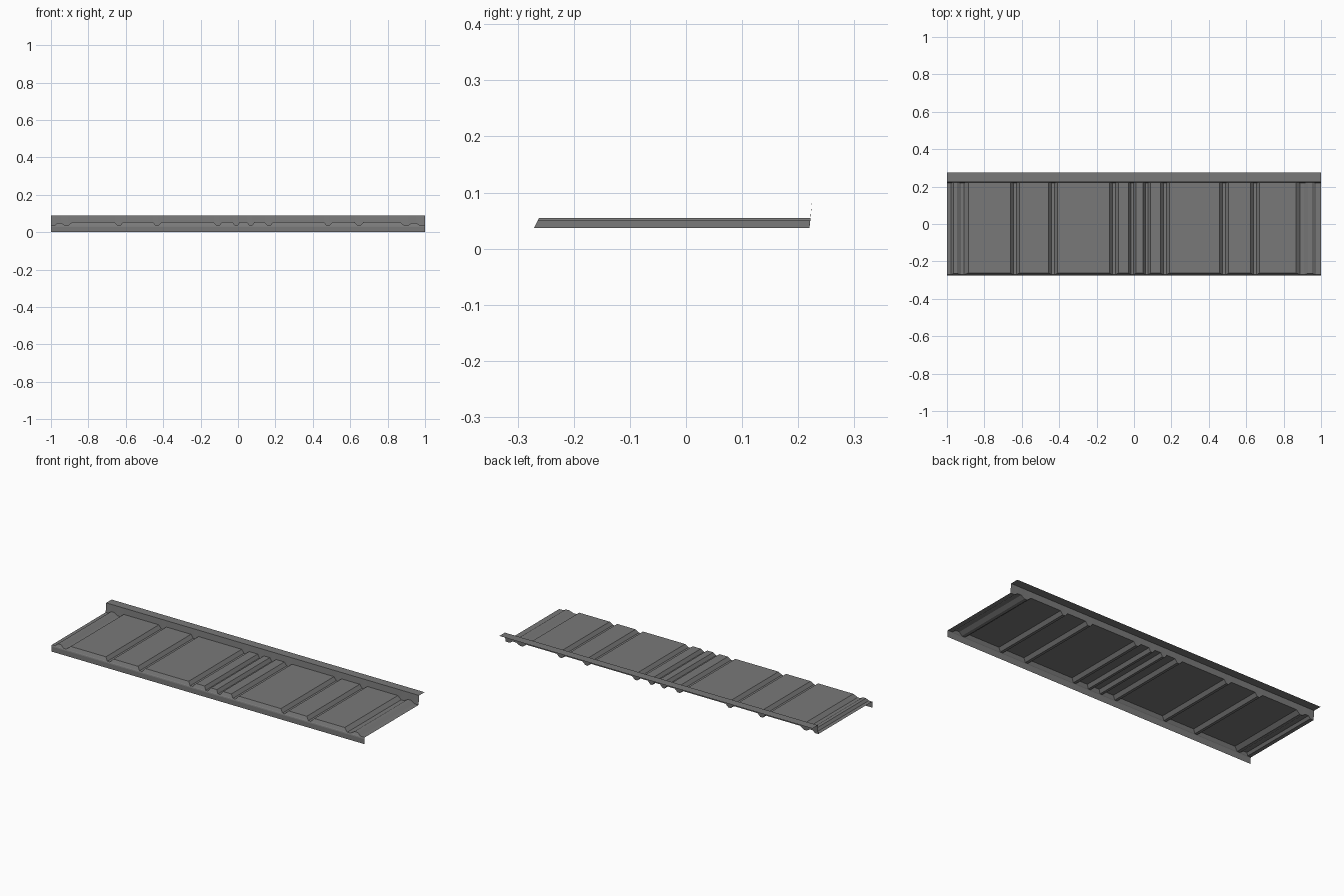
import bpy, bmesh

if "Cube" in bpy.data.objects:
    bpy.data.objects.remove(bpy.data.objects["Cube"])

LOW, MID, HIGH = 0.037, 0.050, 0.055   # groove floor, edge rib and raised panel heights
FRONT, BACK = -0.271, 0.222            # ends of the ribbed area

# dark grey painted metal
metal = bpy.data.materials.new("dark_grey_metal")
metal.diffuse_color = (0.19, 0.19, 0.19, 1)
metal.use_nodes = True
metal.node_tree.nodes["Principled BSDF"].inputs["Base Color"].default_value = metal.diffuse_color

# (centre x, half width at the top, half width of the floor) of each pressed groove
grooves = [(-0.637, 0.024, 0.008), (-0.432, 0.024, 0.008), (-0.108, 0.024, 0.008),
           (-0.010, 0.020, 0.007), (0.068, 0.020, 0.007), (0.165, 0.024, 0.008),
           (0.482, 0.024, 0.008), (0.647, 0.024, 0.008)]

# cross-section along the length, with a small rib near each low end
profile = [(-1.0, LOW), (-0.978, LOW), (-0.966, MID), (-0.946, MID),
           (-0.925, LOW), (-0.908, LOW), (-0.886, HIGH)]
for c, top, floor in grooves:
    profile += [(c - top, HIGH), (c - floor, LOW), (c + floor, LOW), (c + top, HIGH)]
profile += [(0.866, HIGH), (0.888, LOW), (0.908, LOW),
            (0.930, MID), (0.952, MID), (0.972, LOW), (1.0, LOW)]


def sheet(name, rows):
    """Skin a list of rows of points into a thin sheet."""
    bm = bmesh.new()
    grid = [[bm.verts.new(p) for p in row] for row in rows]
    for a, b in zip(grid, grid[1:]):
        for i in range(len(a) - 1):
            quad = []
            for v in (a[i], a[i + 1], b[i + 1], b[i]):
                if all((v.co - q.co).length > 1e-5 for q in quad):
                    quad.append(v)
            if len(quad) > 2:
                bm.faces.new(quad)
    bmesh.ops.remove_doubles(bm, verts=bm.verts, dist=1e-5)
    mesh = bpy.data.meshes.new(name)
    bm.to_mesh(mesh)
    bm.free()
    mesh.materials.append(metal)
    obj = bpy.data.objects.new(name, mesh)
    bpy.context.collection.objects.link(obj)
    return obj


# ribbed panel with sloping front faces on the raised areas
sheet("ribbed_panel", [
    [(x, FRONT, LOW) for x, z in profile],
    [(x, FRONT + 0.5 * (z - LOW), z) for x, z in profile],
    [(x, BACK - 0.002 + 0.12 * (z - LOW), z) for x, z in profile]])

# front flange, bent down to the ground
sheet("front_flange", [[(x, y, z) for x in (-1, 1)] for y, z in
                       [(-0.275, 0.0), (-0.275, 0.028), (-0.2735, 0.034), (FRONT, LOW)]])

# rear flange rises from the ribs, then folds back into a lip
sheet("rear_flange", [
    [(x, BACK - 0.002 + 0.12 * (z - LOW), z) for x, z in profile],
    [(x, 0.225, 0.09) for x, z in profile]])
sheet("rear_lip", [[(x, y, 0.09) for x in (-1, 1)] for y in (0.225, 0.275)])
